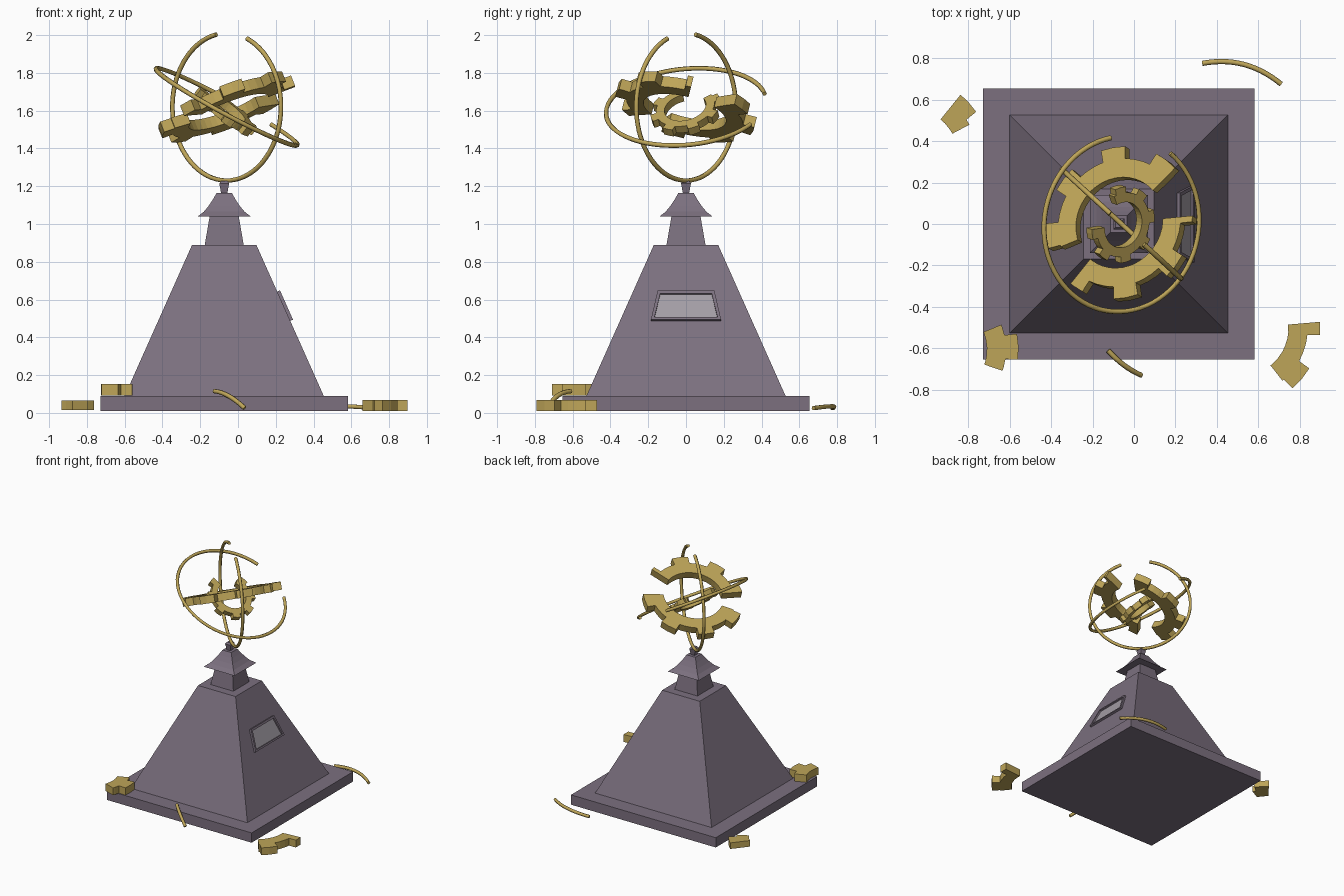
import bpy, bmesh, math
from mathutils import Vector, Matrix

if "Cube" in bpy.data.objects:
    bpy.data.objects.remove(bpy.data.objects["Cube"])

def material(name, rgb):
    m = bpy.data.materials.new(name)
    m.diffuse_color = (*rgb, 1)
    m.use_nodes = True
    m.node_tree.nodes["Principled BSDF"].inputs["Base Color"].default_value = m.diffuse_color
    return m

STONE = material("purple_grey_stone", (0.200, 0.162, 0.212))
GOLD = material("old_gold", (0.515, 0.376, 0.098))
PANE = material("pale_grey_pane", (0.37, 0.34, 0.38))
CX = -0.073                       # axis of the pedestal
HUB = Vector((-0.06, 0, 1.62))    # centre of the sphere

def make(name, bm, mat):
    bmesh.ops.recalc_face_normals(bm, faces=bm.faces)
    me = bpy.data.meshes.new(name)
    bm.to_mesh(me)
    bm.free()
    me.materials.append(mat)
    ob = bpy.data.objects.new(name, me)
    bpy.context.collection.objects.link(ob)
    return ob

def square_stack(name, profile):
    """Closed four-sided tower from (half width, height) pairs."""
    bm = bmesh.new()
    loops = [[bm.verts.new((CX + sx * h, sy * h, z))
              for sx, sy in ((-1, -1), (1, -1), (1, 1), (-1, 1))] for h, z in profile]
    for a, b in zip(loops, loops[1:]):
        for i in range(4):
            j = (i + 1) % 4
            bm.faces.new((a[i], a[j], b[j], b[i]))
    bm.faces.new(loops[0])
    bm.faces.new(loops[-1])
    return make(name, bm, STONE)

def plane_matrix(centre, normal):
    n = Vector(normal).normalized()
    u = (Vector((1, 0, 0)) - n * n.x).normalized()
    v = n.cross(u)
    return Matrix.Translation(centre) @ Matrix((u, v, n)).transposed().to_4x4()

def gear(name, centre, normal, start, end, phase, scale=1.0, thick=0.06):
    """Broken piece of an eight-toothed ring gear between two angles."""
    rin, body, tip = 0.225 * scale, 0.318 * scale, 0.378 * scale
    pts = []
    for k in range(-9, 18):
        t = phase + 45 * k
        pts += [(t - 10.5, body), (t - 9.5, tip), (t, tip), (t + 9.5, tip),
                (t + 10.5, body), (t + 18, body), (t + 27, body)]
    inside = [p for p in pts if start < p[0] < end]
    near = lambda a: min(pts, key=lambda p: abs(p[0] - a))[1]
    pts = [(start, near(start))] + inside + [(end, near(end))]
    bm = bmesh.new()
    rows = []
    for a, r in pts:
        c, s = math.cos(math.radians(a)), math.sin(math.radians(a))
        rows.append([bm.verts.new((q * c, q * s, z)) for q, z in
                     ((rin, -thick / 2), (r, -thick / 2), (r, thick / 2), (rin, thick / 2))])
    for a, b in zip(rows, rows[1:]):
        for i in range(4):
            j = (i + 1) % 4
            bm.faces.new((a[i], a[j], b[j], b[i]))
    bm.faces.new(rows[0])
    bm.faces.new(rows[-1])
    bm.transform(plane_matrix(centre, normal))
    return make(name, bm, GOLD)

def rod(name, points, radius=0.0125):
    cu = bpy.data.curves.new(name, 'CURVE')
    cu.dimensions = '3D'
    cu.bevel_depth = radius
    cu.bevel_resolution = 1
    cu.use_fill_caps = True
    sp = cu.splines.new('POLY')
    sp.points.add(len(points) - 1)
    for p, co in zip(sp.points, points):
        p.co = (*co, 1)
    cu.materials.append(GOLD)
    ob = bpy.data.objects.new(name, cu)
    bpy.context.collection.objects.link(ob)
    return ob

def ring(name, u, v, radius, start, end, n=64):
    pts = []
    for i in range(n + 1):
        a = math.radians(start + (end - start) * i / n)
        pts.append(HUB + radius * (u * math.cos(a) + v * math.sin(a)))
    return rod(name, pts)

def arc3(name, a, b, c, n=14):
    """Bent rod through three points."""
    a, b, c = Vector(a), Vector(b), Vector(c)
    pts = []
    for i in range(n + 1):
        t = i / n
        pts.append(a * (1 - t) * (1 - 2 * t) + b * 4 * t * (1 - t) + c * t * (2 * t - 1))
    return rod(name, pts)

# pedestal
square_stack("base_slab", [(0.655, 0.01), (0.655, 0.09)])
square_stack("pyramid_body", [(0.527, 0.09), (0.17, 0.89)])
square_stack("neck", [(0.103, 0.89), (0.077, 1.04)])
square_stack("flared_roof", [(0.14, 1.04), (0.108, 1.065), (0.083, 1.095),
                             (0.06, 1.13), (0.04, 1.165)])
square_stack("finial", [(0.017, 1.165), (0.026, 1.215), (0.016, 1.228)])

# window on the right-hand slope
SLOPE = 0.357 / 0.8
OUT = Vector((1, 0, SLOPE)).normalized()

def on_slope(y, z, lift):
    return Vector((CX + 0.527 - SLOPE * (z - 0.09), y, z)) + OUT * lift

def trapezoid(bm, low, high, z0, z1, lift):
    return [bm.verts.new(on_slope(y, z, lift)) for y, z in
            ((-low, z0), (low, z0), (high, z1), (-high, z1))]

bm = bmesh.new()
OUTER, INNER = (0.186, 0.150, 0.487, 0.642), (0.167, 0.136, 0.500, 0.626)
loops = [trapezoid(bm, *shape, lift) for shape, lift in
         ((OUTER, -0.01), (OUTER, 0.016), (INNER, 0.016), (INNER, -0.01))]
for k in range(4):
    a, b = loops[k], loops[(k + 1) % 4]
    for i in range(4):
        j = (i + 1) % 4
        bm.faces.new((a[i], a[j], b[j], b[i]))
make("window_frame", bm, STONE)
bm = bmesh.new()
lo, hi = trapezoid(bm, *INNER, -0.003), trapezoid(bm, *INNER, 0.004)
bm.faces.new(lo)
bm.faces.new(hi)
for i in range(4):
    j = (i + 1) % 4
    bm.faces.new((lo[i], lo[j], hi[j], hi[i]))
make("window_pane", bm, PANE)

# open rings of the sphere
ring("upright_ring", Vector((0.737, -0.675, 0)), Vector((0, 0, 1)), 0.39, 101, 428)
m = plane_matrix(HUB, (0.54, -0.10, 1)).to_3x3()
ring("tilted_ring", m.col[0], m.col[1], 0.425, 98, 411)

# broken gears inside the sphere
BIG = (-0.4, 0.25, 1)
gear("large_gear_back", HUB, BIG, 40, 197, 5)
gear("large_gear_front", HUB, BIG, 228, 360, 5)
gear("small_gear", HUB + Vector((-0.005, 0, -0.02)), (0.6, -0.2, 0.77),
     178, 470, 5, scale=0.5, thick=0.045)

# fallen fragments
UP = (0, 0, 1)
gear("fallen_gear_right", (0.52, -0.505, 0.039), UP, -52, 5, 5)
gear("fallen_gear_on_slab", (-0.935, -0.605, 0.123), UP, -19, 22, 2)
gear("fallen_gear_left", (-1.075, 0.33, 0.04), UP, 28, 51, 43.5, thick=0.05)
arc3("fallen_rod_back", (0.33, 0.775, 0.025), (0.53, 0.77, 0.035), (0.71, 0.675, 0.025))
arc3("fallen_rod_front", (-0.125, -0.61, 0.115), (-0.05, -0.68, 0.09), (0.035, -0.73, 0.025))
